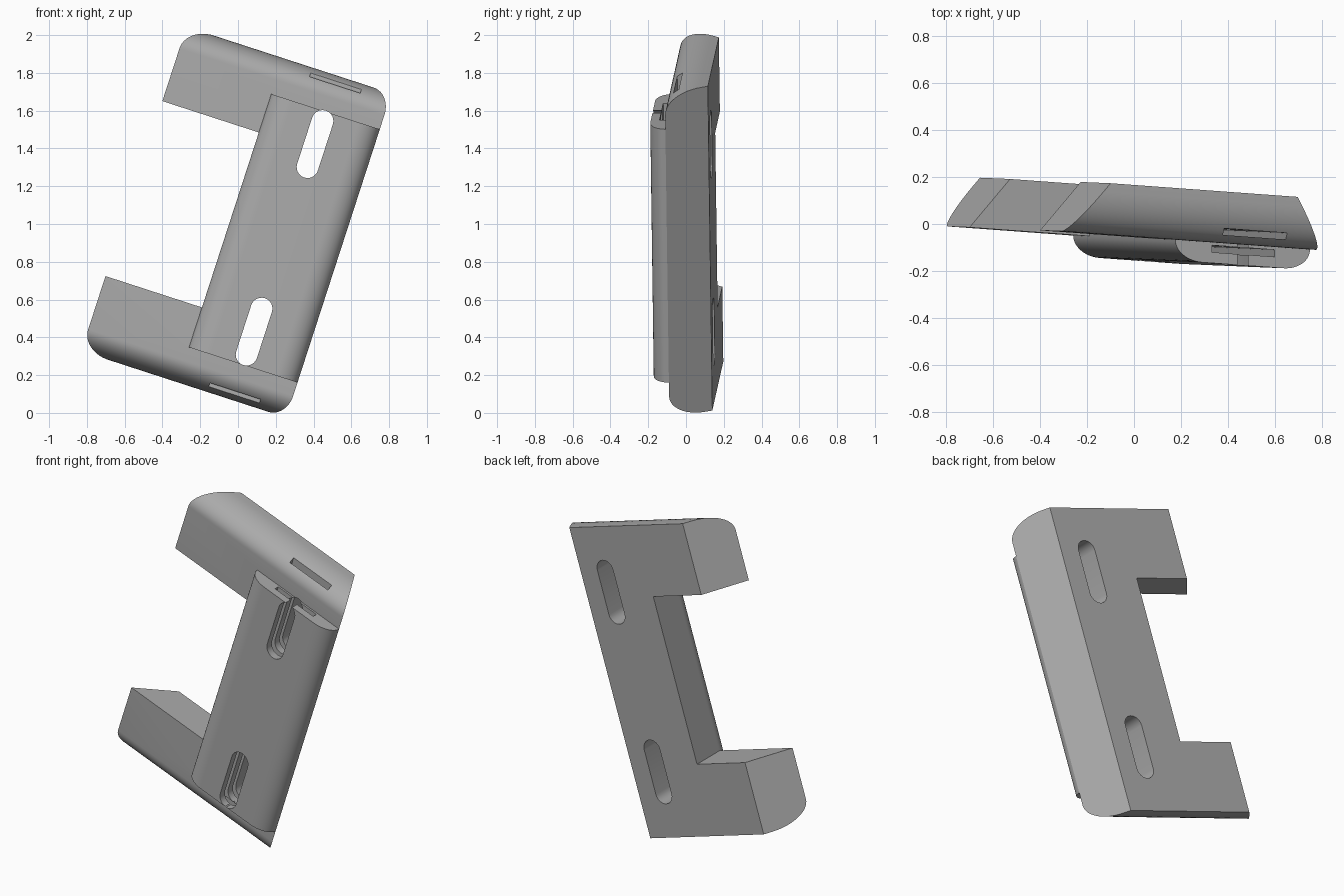
import bpy, bmesh, math
from mathutils import Matrix

if "Cube" in bpy.data.objects:
    bpy.data.objects.remove(bpy.data.objects["Cube"])

# Local axes: u along the arms, v along the column, n depth from front plate to back
C, S = math.cos(math.radians(18)), math.sin(math.radians(18))
BX, BZ = -0.07, 0.009           # slight turn of the whole bracket
POSE = Matrix(((C, 0, S, 0),
               (BX * C - BZ * S, 1, BX * S + BZ * C, -0.07),
               (-S, 0, C, 0),
               (0, 0, 0, 1)))
V0, V1, DEPTH = 0.055, 1.86, 0.219
VM = (V0 + V1) / 2
U_IN, U_OUT, U_MID = -0.354, 0.25, -0.052

grey = bpy.data.materials.new("plain grey")
grey.diffuse_color = (0.4, 0.4, 0.4, 1)
grey.use_nodes = True
grey.node_tree.nodes["Principled BSDF"].inputs["Base Color"].default_value = grey.diffuse_color


def loft(name, ring_a, ring_b):
    """Solid between two matching rings of (u, n, v) points."""
    bm = bmesh.new()
    a = [bm.verts.new(p) for p in ring_a]
    b = [bm.verts.new(p) for p in ring_b]
    bm.faces.new(a)
    bm.faces.new(b[::-1])
    for i in range(len(a)):
        j = (i + 1) % len(a)
        bm.faces.new((a[j], a[i], b[i], b[j]))
    bmesh.ops.recalc_face_normals(bm, faces=bm.faces)
    me = bpy.data.meshes.new(name)
    bm.to_mesh(me)
    bm.free()
    ob = bpy.data.objects.new(name, me)
    bpy.context.collection.objects.link(ob)
    me.materials.append(grey)
    return ob


def box(name, u, n, v):
    ring = [(u[0], n[0]), (u[1], n[0]), (u[1], n[1]), (u[0], n[1])]
    return loft(name, [(p, q, v[0]) for p, q in ring], [(p, q, v[1]) for p, q in ring])


def combine(target, other, op):
    m = target.modifiers.new(op, 'BOOLEAN')
    m.operation, m.object, m.solver = op, other, 'EXACT'
    bpy.context.view_layer.objects.active = target
    bpy.ops.object.modifier_apply(modifier=m.name)
    bpy.data.objects.remove(other)


# Body plate: rounded outer long edges, both ends slanted inward to the back
RN, RV, N = 0.18, 0.12, 14
arc = [(RN * (1 - math.cos(t)), RV * (1 - math.sin(t)))
       for t in (math.pi / 2 * i / N for i in range(N + 1))]
top = [(V1 - d, n) for n, d in arc] + [(V1, DEPTH)]
profile = top + [(V0 + V1 - v, n) for v, n in reversed(top)]
bracket = loft("bracket_body",
               [(-0.891 + 0.83 * n, n, v) for v, n in profile],
               [(U_OUT - 0.55 * n, n, v) for v, n in profile])

# Opening between the two arms
combine(bracket, box("opening", (-1.5, U_IN), (-0.3, 0.5), (0.472, 1.446)), 'DIFFERENCE')

# Raised pad on the column with rounded long edges
H, R = 0.088, 0.12
curve = [(R * (1 - math.cos(t)), -H * math.sin(t))
         for t in (math.pi / 2 * i / N for i in range(N + 1))]
ring = [(U_IN, 0.01)] + [(U_IN + d, n) for d, n in curve]
ring += [(U_OUT - d, n) for d, n in reversed(curve)] + [(U_OUT - 0.0055, 0.01)]
pad = loft("front_pad", [(u, n, 0.25) for u, n in ring], [(u, n, 1.66) for u, n in ring])
combine(bracket, pad, 'UNION')

# Oblong through holes
W, HALF = 0.0575, 0.1285
for v in (VM - 0.522, VM + 0.522):
    pts = []
    for i in range(26):
        t = math.pi * (i if i < 13 else i - 1) / 12
        pts.append((U_MID + W * math.cos(t), v + W * math.sin(t) + (HALF if i < 13 else -HALF)))
    hole = loft("hole", [(u, -0.4, w) for u, w in pts], [(u, 0.5, w) for u, w in pts])
    combine(bracket, hole, 'DIFFERENCE')

# Flat strap channels along the column, one in the body and one in the pad
combine(bracket, box("body_channel", (-0.19, 0.092), (0.034, 0.062), (-0.3, 2.2)), 'DIFFERENCE')
combine(bracket, box("pad_channel", (-0.19, 0.092), (-0.042, -0.012), (-0.3, 2.2)), 'DIFFERENCE')

# Lean the finished bracket into place
bracket.data.transform(POSE)
bracket.data.update()
bpy.ops.object.select_all(action='DESELECT')
bracket.select_set(True)
bpy.context.view_layer.objects.active = bracket
bpy.ops.object.shade_smooth_by_angle(angle=math.radians(25))
